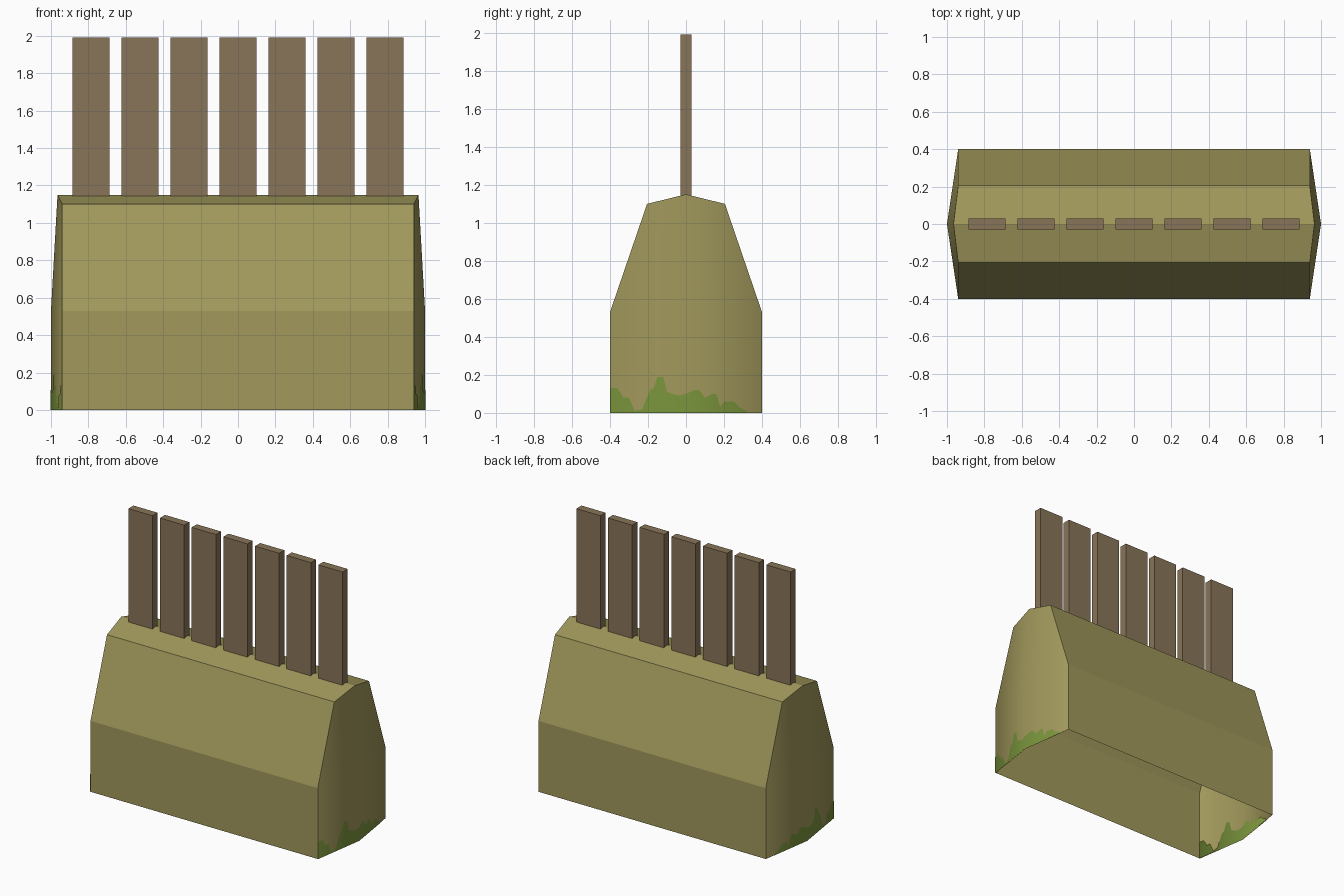
import bpy, math
from mathutils import Vector

if "Cube" in bpy.data.objects:
    bpy.data.objects.remove(bpy.data.objects["Cube"])


def srgb(r, g, b):
    return tuple(((c / 255 + 0.055) / 1.055) ** 2.4 for c in (r, g, b)) + (1,)


def material(name, rgb):
    m = bpy.data.materials.new(name)
    m.diffuse_color = srgb(*rgb)
    m.use_nodes = True
    m.node_tree.nodes["Principled BSDF"].inputs["Base Color"].default_value = m.diffuse_color
    return m


OLIVE = material("olive clay", (162, 153, 92))
BROWN = material("brown wood", (137, 117, 88))
GREEN = material("moss green", (123, 149, 60))


def make(name, verts, faces, mat, rounded=None):
    """Mesh from points; rounded(poly) picks end faces that get bowed normals."""
    me = bpy.data.meshes.new(name)
    me.from_pydata(verts, [], faces)
    me.materials.append(mat)
    me.update()
    if rounded:
        flat = [p.normal.copy() for p in me.polygons]
        normals = [None] * len(me.loops)
        for p, n in zip(me.polygons, flat):
            p.use_smooth = True
            for li in p.loop_indices:
                y = me.vertices[me.loops[li].vertex_index].co.y
                if rounded(n):
                    normals[li] = Vector((math.copysign(1, n.x), 1.5 * y, 0)).normalized()
                else:
                    normals[li] = n
        me.normals_split_custom_set(normals)
    ob = bpy.data.objects.new(name, me)
    bpy.context.collection.objects.link(ob)
    return ob


# Body: profile (y, z, half length) swept along x, open underneath
profile = [(-.4, 0, .94), (-.4, .53, .94), (-.205, 1.1, .94), (0, 1.15, .965),
           (.205, 1.1, .94), (.4, .53, .94), (.4, 0, .94)]
verts, faces = [], []
for s in (1, -1):
    verts += [(s * x, y, z) for y, z, x in profile]
    verts += [(s, 0, 0), (s, 0, .53)]          # bowed middle of the end
for i in range(6):                             # long sides and roof
    faces.append((i, i + 9, i + 10, i + 1))
ends = [(0, 7, 8, 1), (1, 8, 3, 2), (7, 6, 5, 8), (8, 5, 4, 3)]
faces += ends
faces += [tuple(9 + i for i in reversed(f)) for f in ends]
faces[:6] = [tuple(reversed(f)) for f in faces[:6]]
make("body", verts, faces, OLIVE, lambda n: abs(n.x) > .7)

# Moss: thin ragged patch on each end, (y, height)
moss = [(-.4, .13), (-.36, .13), (-.33, .08), (-.3, .08), (-.27, .01), (-.23, .02),
        (-.19, .12), (-.17, .13), (-.15, .19), (-.12, .19), (-.1, .11), (-.04, .09),
        (0, .1), (.04, .12), (.07, .12), (.1, .08), (.14, .1), (.16, .1),
        (.18, .03), (.2, .06), (.25, .06), (.28, .03), (.32, .01)]
for side, s in (("right", 1), ("left", -1)):
    verts, faces = [], []
    for layer in (1, -1):
        base = len(verts)
        for y, h in moss:
            x = s * (1 - .15 * abs(y) + .003 * layer)
            verts += [(x, y, 0), (x, y, h)]
        for i in range(len(moss) - 1):
            a = base + 2 * i
            f = (a, a + 2, a + 3, a + 1)
            faces.append(f if s * layer > 0 else f[::-1])
    make("moss_" + side, verts, faces, GREEN, lambda n: True)

# Slats: row of seven upright boards on the ridge
for i in range(7):
    bpy.ops.mesh.primitive_cube_add(size=1, location=((i - 3) * .262, 0, (1.14 + 1.99) / 2))
    ob = bpy.context.object
    ob.name = f"slat_{i + 1}"
    ob.scale = (.2, .06, 1.99 - 1.14)
    bpy.ops.object.transform_apply(location=False, rotation=False, scale=True)
    ob.data.materials.append(BROWN)
